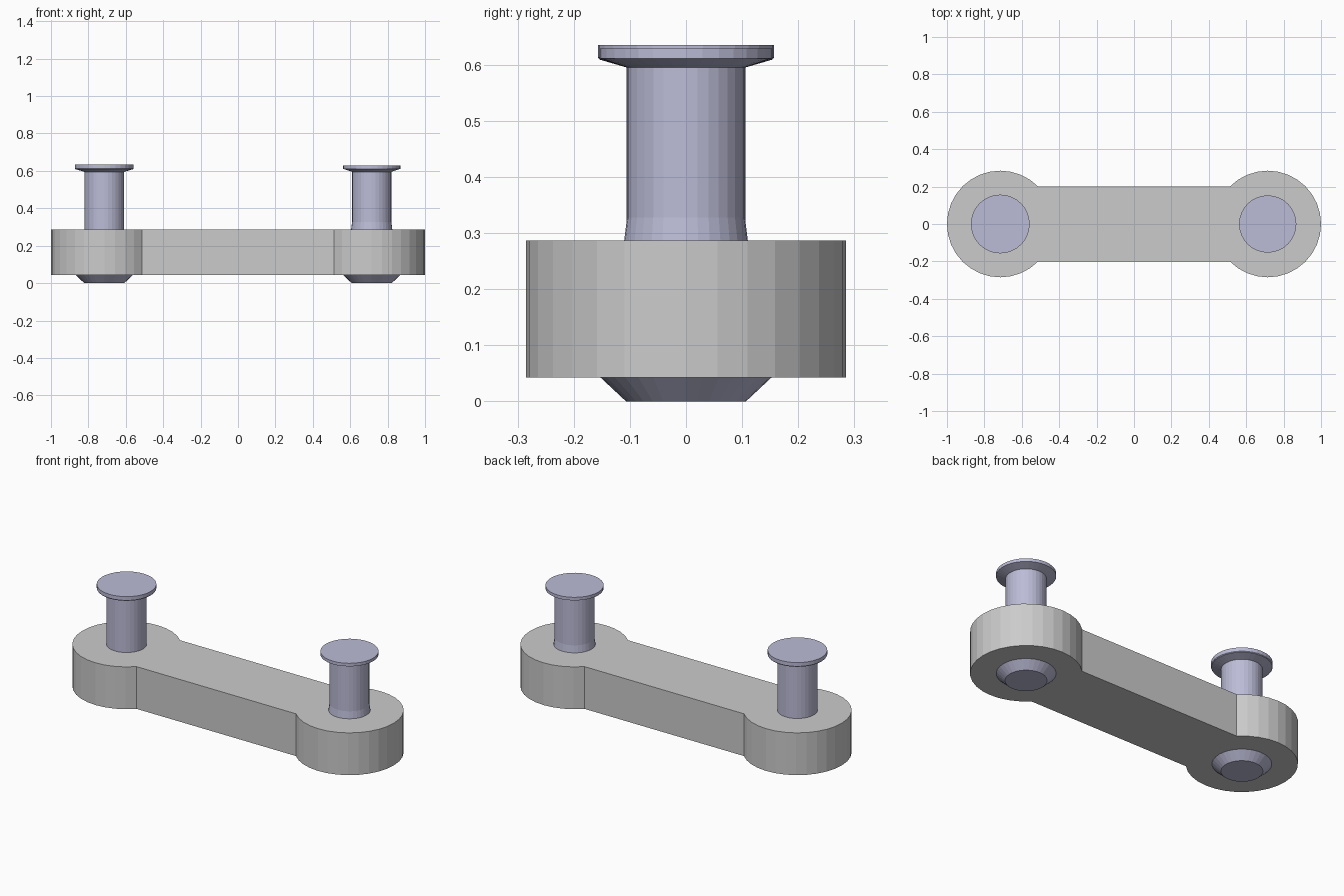
import bpy, bmesh, math

if "Cube" in bpy.data.objects:
    bpy.data.objects.remove(bpy.data.objects["Cube"])

PIN_X = 0.715      # pin centre distance from the middle
LOBE_R = 0.285     # round end radius
BAR_HALF = 0.20    # half width of the straight bar
Z0, Z1 = 0.042, 0.287


def make_object(name, bm, material=None):
    bmesh.ops.recalc_face_normals(bm, faces=bm.faces[:])
    mesh = bpy.data.meshes.new(name)
    bm.to_mesh(mesh)
    bm.free()
    obj = bpy.data.objects.new(name, mesh)
    bpy.context.collection.objects.link(obj)
    if material:
        mesh.materials.append(material)
    return obj


def lathe(name, x, profile, material, sides=32):
    """Closed turned part from (radius, height) points, bottom to top."""
    bm = bmesh.new()
    rings = []
    for r, z in profile:
        angles = [2 * math.pi * i / sides for i in range(sides)]
        rings.append([bm.verts.new((x + r * math.cos(a), r * math.sin(a), z)) for a in angles])
    for low, high in zip(rings, rings[1:]):
        for i in range(sides):
            j = (i + 1) % sides
            bm.faces.new((low[i], low[j], high[j], high[i]))
    bm.faces.new(rings[0][::-1])
    bm.faces.new(rings[-1])
    return make_object(name, bm, material)


# link plate: two round ends joined by a straight bar
bm = bmesh.new()
limit = math.pi - math.asin(BAR_HALF / LOBE_R)
steps = 24
outline = []
for side in (1, -1):
    for i in range(steps + 1):
        a = -limit + 2 * limit * i / steps
        outline.append(bm.verts.new((side * (PIN_X + LOBE_R * math.cos(a)),
                                     side * LOBE_R * math.sin(a), Z0)))
base = bm.faces.new(outline)
top = bmesh.ops.extrude_face_region(bm, geom=[base], use_keep_orig=True)
bmesh.ops.translate(bm, vec=(0, 0, Z1 - Z0),
                    verts=[g for g in top["geom"] if isinstance(g, bmesh.types.BMVert)])
make_object("link_plate", bm)

# pins: tapered foot, shaft and flat flanged head
steel = bpy.data.materials.new("pin_steel")
steel.diffuse_color = (0.5, 0.5, 0.68, 1)
steel.use_nodes = True
steel.node_tree.nodes["Principled BSDF"].inputs["Base Color"].default_value = steel.diffuse_color

foot = [(0.107, 0.0), (0.152, Z0), (0.152, 0.055)]
lathe("left_pin", -PIN_X, foot + [
    (0.106, 0.07), (0.106, 0.595), (0.154, 0.609), (0.157, 0.613), (0.157, 0.635)], steel)
# the right pin flares slightly where it meets the plate
lathe("right_pin", PIN_X, foot + [
    (0.113, 0.07), (0.111, 0.28), (0.105, 0.328), (0.105, 0.595),
    (0.153, 0.611), (0.153, 0.629)], steel)
